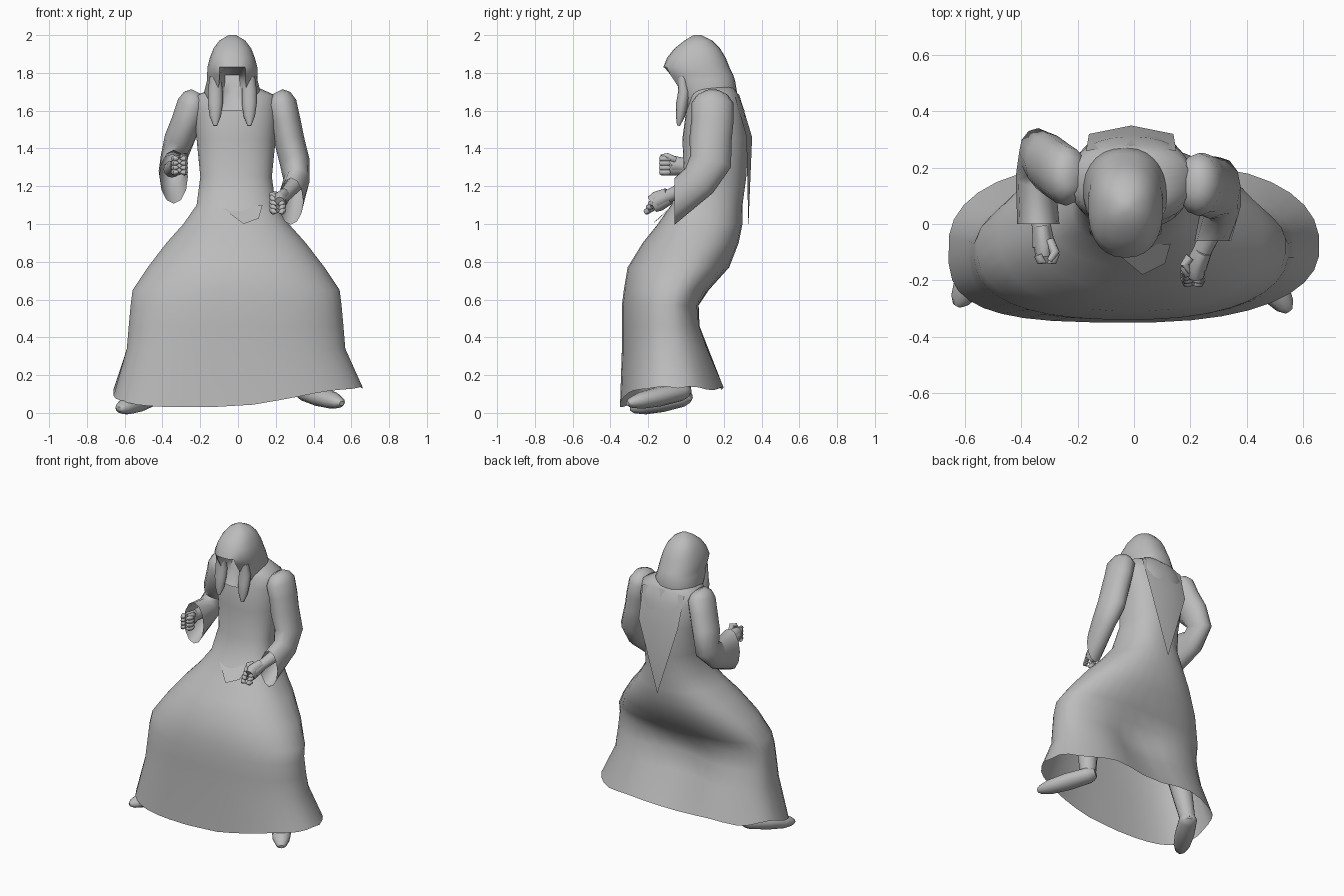
import bpy, bmesh, math
from mathutils import Vector

cube = bpy.data.objects.get("Cube")
if cube:
    bpy.data.objects.remove(cube, do_unlink=True)

grey = bpy.data.materials.new("plain grey")
grey.use_nodes = True
grey.diffuse_color = (.5, .5, .5, 1)
shader = grey.node_tree.nodes["Principled BSDF"]
shader.inputs["Base Color"].default_value = grey.diffuse_color
shader.inputs["Roughness"].default_value = .8


def finish(name, bm, angle=50):
    """Turn a bmesh into a smooth shaded grey object."""
    bmesh.ops.recalc_face_normals(bm, faces=bm.faces)
    mesh = bpy.data.meshes.new(name)
    bm.to_mesh(mesh)
    bm.free()
    mesh.materials.append(grey)
    obj = bpy.data.objects.new(name, mesh)
    bpy.context.collection.objects.link(obj)
    bpy.ops.object.select_all(action='DESELECT')
    obj.select_set(True)
    bpy.context.view_layer.objects.active = obj
    bpy.ops.object.shade_smooth_by_angle(angle=math.radians(angle))


def loft(name, rings, cap_end=True, angle=50):
    """Skin a list of equal closed rings, capped at the start."""
    bm = bmesh.new()
    loops = [[bm.verts.new(point) for point in ring] for ring in rings]
    for upper, lower in zip(loops, loops[1:]):
        for i in range(len(upper)):
            bm.faces.new((upper[i - 1], upper[i], lower[i], lower[i - 1]))
    bm.faces.new(loops[0])
    if cap_end:
        bm.faces.new(loops[-1])
    finish(name, bm, angle)


def tube(name, path, squash=1, cuff=False, sides=12):
    """Tube along points of x, y, z, radius; a cuff is tall, upright and open."""
    points = [Vector(row[:3]) for row in path]
    last = len(points) - 1
    rings = []
    for k, row in enumerate(path):
        radius, height = row[3], row[3] * squash
        along = points[min(k + 1, last)] - points[max(k - 1, 0)]
        if cuff and k == last:
            along, height = Vector((0, -1, 0)), radius * 1.9
        along.normalize()
        across = Vector((1, 0, 0))
        across = (across - along * across.dot(along)).normalized()
        rise = along.cross(across)
        turns = [math.tau * i / sides for i in range(sides)]
        rings.append([points[k] + across * radius * math.cos(a) + rise * height * math.sin(a)
                      for a in turns])
    loft(name, rings, cap_end=not cuff)


def clamp(value, low, high):
    return max(low, min(high, value))


def power(value, exponent):
    return math.copysign(abs(value) ** exponent, value)


def outline(z, centre, half, front, middle, back, dent=0, corner=1, sides=36):
    """Flat rounded ring, dented at the back, squarer at the front right corner."""
    ring = []
    for i in range(sides):
        turn = math.tau * (i + .5) / sides
        c, s = math.cos(turn), math.sin(turn)
        bend = .87 * (corner if c < 0 and s < 0 else 1)
        x = centre + half * power(c, bend)
        s = power(s, bend)
        reach = middle - front
        if s > 0:
            reach = (back - middle) * (1 - dent * math.exp(-(x / .24) ** 2))
        ring.append(Vector((x, middle + reach * s, z)))
    return ring


def robe_ring(z, half, front, back):
    """The middle leans forward lower down; the dent parts the legs."""
    middle = clamp(.3 * z - .27, -.09, .15)
    dent = .5 * math.exp(-((z - .42) / .15) ** 2)
    return outline(z, -.01, half, front, middle, back, dent, clamp(.6 + z / 2, .7, 1))


# Robe: torso, hips and wide skirt, open at the wavy hem
robe = [robe_ring(*row) for row in [
    (1.73, .1, .03, .25), (1.68, .21, .02, .28), (1.6, .22, 0, .31),
    (1.45, .21, -.02, .33), (1.25, .19, -.01, .32), (1.1, .21, -.08, .3),
    (1, .28, -.15, .3), (.9, .37, -.23, .28), (.77, .47, -.31, .23),
    (.65, .55, -.33, .13), (.57, .56, -.34, .09), (.46, .57, -.34, .11),
    (.34, .58, -.34, .16)]]
hem = outline(0, 0, .66, -.35, -.08, .23, .15, .7)
for i, vert in enumerate(hem):
    rise = clamp((vert.y + .34) / .3, 0, 1)
    low = .03 + max(0, vert.x) * .17
    vert.z = low + (.13 - low + .01 * math.sin(i * 1.3)) * rise
loft("robe", robe + [hem], cap_end=False, angle=65)

# Hood with an overhanging brow and a narrow face opening that slopes inward
hood = []
for z, half, front, back in [
        (1.6, .11, -.03, .25), (1.64, .135, -.03, .26), (1.7, .15, -.04, .27),
        (1.76, .135, -.08, .26), (1.79, .134, -.1, .25), (1.83, .133, -.12, .23),
        (1.88, .12, -.1, .21), (1.93, .1, -.06, .18), (1.97, .07, -.01, .14),
        (2, .02, .04, .08)]:
    ring = outline(z, -.03, half, front, (front + back) / 2, back, sides=26)
    for vert in ring:
        if 1.62 < z < 1.8 and abs(vert.x + .03) < .055 and vert.y < .06:
            vert.y = max(vert.y, (z - 1.64) * .35)
    hood.append(ring)
loft("hood", hood)

# Hood lappets hanging beside the opening
for name, side in (("right_lappet", -1), ("left_lappet", 1)):
    tube(name, [(side * .09 - .03, y, z, radius) for y, z, radius in [
        (-.02, 1.78, .03), (-.01, 1.7, .04), (-.02, 1.64, .04),
        (-.03, 1.57, .03), (-.04, 1.52, .01)]], squash=.8)


def panel(name, points, faces):
    bm = bmesh.new()
    verts = [bm.verts.new(point) for point in points]
    for face in faces:
        bm.faces.new([verts[i] for i in face])
    finish(name, bm)


# Pointed cloth on the back and the small apron point at the waist
panel("back_drape",
      [(-.17, .26, 1.67), (.15, .26, 1.67), (.14, .32, 1.46), (-.16, .32, 1.46),
       (-.01, .33, .98), (-.01, .28, 1.69), (-.01, .35, 1.46)],
      [(0, 5, 6, 3), (5, 1, 2, 6), (3, 6, 4), (6, 2, 4)])
panel("apron_point",
      [(-.09, -.08, 1.09), (.13, -.07, 1.1), (.11, -.14, 1.03), (.03, -.18, 1)],
      [range(4)])

# Sleeves with rounded shoulders and wide hanging cuffs
tube("left_sleeve", [
    (.21, .14, 1.7, .03), (.22, .14, 1.68, .06), (.23, .14, 1.64, .08),
    (.25, .14, 1.55, .08), (.27, .13, 1.45, .08), (.3, .13, 1.33, .08),
    (.31, .07, 1.23, .07), (.28, -.06, 1.12, .065)], squash=1.4, cuff=True)
tube("right_sleeve", [
    (-.22, .16, 1.7, .03), (-.23, .16, 1.68, .06), (-.24, .17, 1.64, .08),
    (-.27, .19, 1.55, .08), (-.31, .22, 1.45, .08), (-.34, .25, 1.35, .07),
    (-.35, .17, 1.28, .07), (-.34, 0, 1.25, .075)], squash=1.35, cuff=True)


def hand(side, elbow, palm, inward, tilt):
    """Forearm, palm, four curled fingers and a thumb, tilted downward."""
    elbow, palm = Vector(elbow), Vector(palm)
    wrist = elbow.lerp(palm, .72)
    cos, sin = math.cos(tilt), math.sin(tilt)

    def place(x, y, z, radius):
        offset = Vector((inward * x, y * cos + z * sin, z * cos + y * sin))
        return (*(palm + offset), radius)

    tube(side + "_forearm", [(*elbow, .045), (*wrist, .034), (*palm, .04)])
    tube(side + "_palm", [(*wrist, .03), (*palm, .036), place(0, -.035, 0, .03)], squash=1.5)
    for finger in range(4):
        height = .036 - finger * .024
        curl = [math.radians(angle) for angle in range(0, 271, 45)]
        tube(f"{side}_finger_{finger + 1}",
             [place(.01 - .03 * math.cos(a), -.03 - .03 * math.sin(a), height, .016)
              for a in curl[:-1]], sides=8)
    tube(side + "_thumb", [place(.02, .02, .03, .018), place(.04, -.02, .05, .016),
                           place(.02, -.05, .05, .01)], sides=8)


hand("left", (.31, .06, 1.22), (.22, -.15, 1.12), -1, .5)
hand("right", (-.35, .17, 1.29), (-.32, -.08, 1.31), 1, 0)

# Legs and pointed shoes
for side, knee, ankle, toe in (
        ("left", (.33, -.08, .5), (.36, -.03, .11), (.55, -.31, .05)),
        ("right", (-.42, -.08, .5), (-.47, -.02, .08), (-.63, -.29, .02))):
    knee, ankle, toe = Vector(knee), Vector(ankle), Vector(toe)
    tube(side + "_leg", [(*knee, .085), (*knee.lerp(ankle, .6), .065), (*ankle, .05)])
    tube(side + "_shoe", [(*ankle.lerp(toe, step), radius) for step, radius in [
        (-.15, .03), (-.08, .05), (0, .06), (.4, .065), (.75, .055), (.93, .035), (1, .015)]],
         squash=.8)
